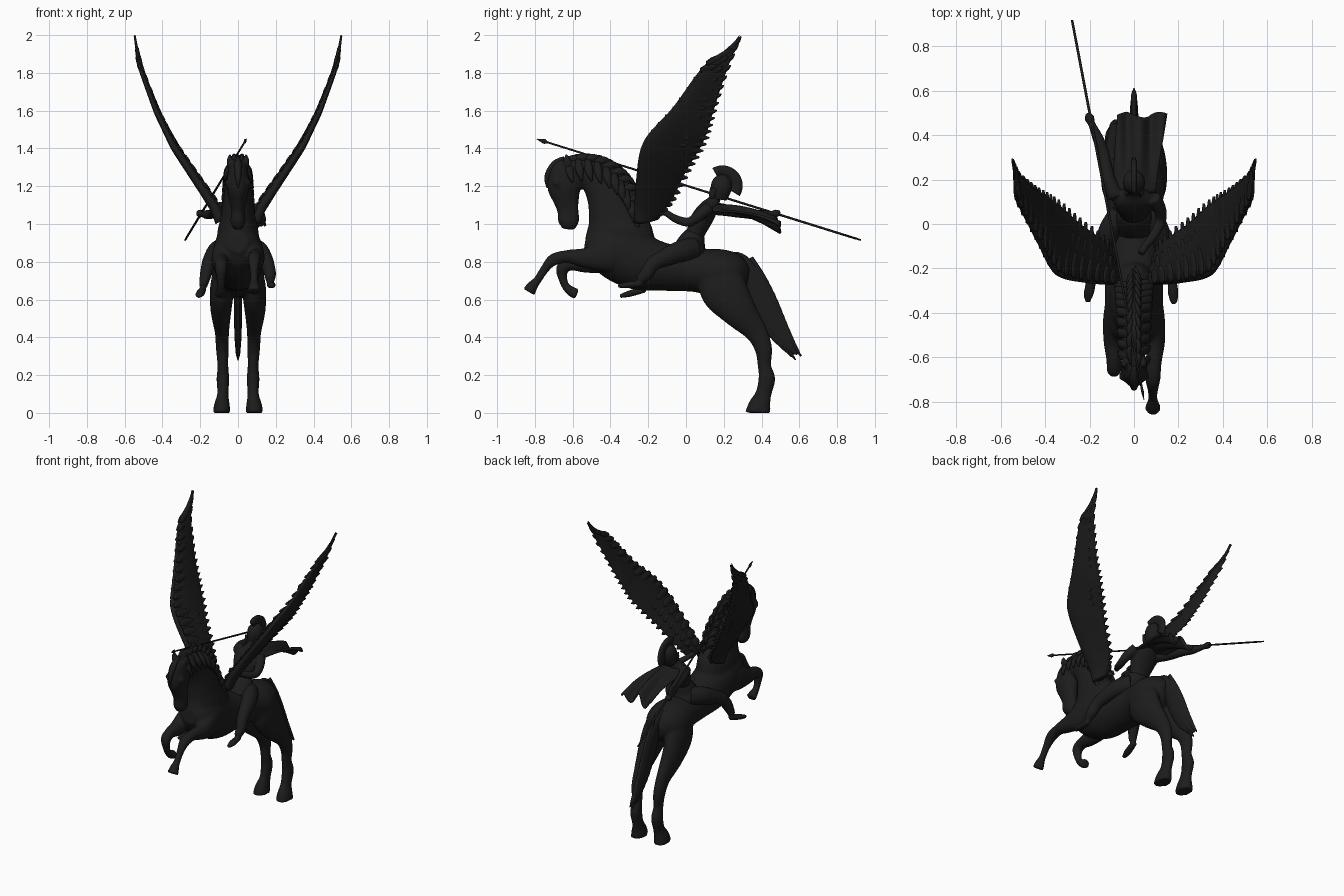
import bpy, bmesh, math
from mathutils import Vector

mat = bpy.data.materials.new("dark")
mat.diffuse_color = (0.012, 0.012, 0.012, 1)


def spline(pts, sub):
    """Catmull-Rom through points of any dimension."""
    out, n = [], len(pts)
    for i in range(n - 1):
        a, b, c, d = pts[max(i - 1, 0)], pts[i], pts[i + 1], pts[min(i + 2, n - 1)]
        for k in range(sub):
            t = k / sub
            out.append([0.5 * (2 * q + (r - p) * t + (2 * p - 5 * q + 4 * r - s) * t * t
                               + (3 * q - p - 3 * r + s) * t ** 3) for p, q, r, s in zip(a, b, c, d)])
    return out + [list(pts[-1])]


def skin(bm, rings):
    rows = [[bm.verts.new((p[0], p[1], max(p[2], 0))) for p in r] for r in rings]
    n = len(rows[0])
    for a, b in zip(rows, rows[1:]):
        for i in range(n):
            bm.faces.new((a[i], a[(i + 1) % n], b[(i + 1) % n], b[i]))
    bm.faces.new(rows[0][::-1])
    bm.faces.new(rows[-1])


def loft(bm, stations, n=16, sub=5, hint=(1, 0, 0)):
    """Stations are (x, y, z, sideways radius, other radius)."""
    st = spline(stations, sub)
    rings = []
    for i, s in enumerate(st):
        t = (Vector(st[min(i + 1, len(st) - 1)][:3]) - Vector(st[max(i - 1, 0)][:3])).normalized()
        h = Vector(hint)
        side = (h - t * h.dot(t)).normalized()
        up = t.cross(side)
        c = Vector(s[:3])
        rings.append([c + side * max(s[3], .002) * math.cos(w) + up * max(s[4], .002) * math.sin(w)
                      for w in (2 * math.pi * k / n for k in range(n))])
    skin(bm, rings)


def mid(bm, stations, **kw):
    loft(bm, [(0, *s) for s in stations], **kw)


def finish(bm, name, voxel=None, mirror=False):
    bmesh.ops.recalc_face_normals(bm, faces=bm.faces)
    for f in bm.faces:
        f.smooth = True
    me = bpy.data.meshes.new(name)
    bm.to_mesh(me)
    bm.free()
    me.materials.append(mat)
    ob = bpy.data.objects.new(name, me)
    bpy.context.collection.objects.link(ob)
    if voxel:
        m = ob.modifiers.new("fuse", 'REMESH')
        m.mode, m.voxel_size, m.use_smooth_shade = 'VOXEL', voxel, True
        m = ob.modifiers.new("soften", 'SMOOTH')
        m.factor, m.iterations = 0.5, 4
    if mirror:
        ob.modifiers.new("mirror", 'MIRROR')
    return ob


# horse: trunk, neck and head
bm = bmesh.new()
mid(bm, [(.33, .72, .05, .05), (.27, .73, .115, .11), (.17, .74, .14, .128), (.05, .755, .122, .115),
         (-.1, .77, .122, .125), (-.25, .80, .13, .15), (-.38, .86, .13, .15), (-.48, .89, .105, .11),
         (-.535, .9, .05, .05)], n=24)
mid(bm, [(-.32, .85, .11, .17), (-.36, .95, .11, .18), (-.385, 1.04, .092, .135), (-.42, 1.15, .075, .108),
         (-.48, 1.24, .062, .088), (-.57, 1.285, .054, .068), (-.63, 1.29, .045, .05)], n=20)
mid(bm, [(-.625, 1.335, .02, .03), (-.64, 1.29, .05, .075), (-.645, 1.2, .06, .09), (-.635, 1.13, .047, .07),
         (-.625, 1.07, .037, .057), (-.622, 1.01, .04, .055), (-.625, .972, .024, .03)])
# hind legs, ears, nostrils and eye ridges
for s in (1, -1):
    loft(bm, [(s * .07, .15, .76, .06, .1), (s * .085, .2, .65, .064, .125), (s * .09, .28, .54, .055, .095),
              (s * .085, .37, .43, .038, .06), (s * .083, .41, .34, .034, .047), (s * .08, .415, .25, .029, .036),
              (s * .08, .428, .18, .034, .045), (s * .08, .41, .1, .03, .043), (s * .085, .39, .04, .042, .06),
              (s * .087, .38, -.01, .048, .07)])
    loft(bm, [(s * .035, -.62, 1.3, .018, .022), (s * .045, -.63, 1.335, .017, .022),
              (s * .04, -.635, 1.375, .004, .005)], n=8)
    loft(bm, [(s * .05, -.70, 1.235, .008, .008), (s * .055, -.685, 1.215, .016, .016),
              (s * .05, -.67, 1.2, .008, .008)], n=8)
# front legs: left reaching out, right folded
loft(bm, [(.08, -.36, .86, .05, .1), (.09, -.44, .83, .05, .085), (.095, -.53, .82, .045, .056),
          (.09, -.62, .828, .035, .036), (.085, -.70, .812, .034, .032), (.085, -.745, .765, .024, .024),
          (.085, -.785, .705, .021, .022), (.085, -.81, .675, .029, .028), (.085, -.832, .64, .037, .036)])
loft(bm, [(-.08, -.36, .85, .05, .1), (-.09, -.44, .82, .05, .085), (-.092, -.53, .795, .045, .055),
          (-.09, -.61, .79, .035, .037), (-.09, -.655, .765, .033, .033), (-.09, -.652, .71, .024, .024),
          (-.09, -.635, .668, .021, .022), (-.09, -.605, .642, .028, .027), (-.09, -.577, .628, .034, .03)])
finish(bm, "horse_body", .009)

# mane: crest ridge, swept locks and forelock
bm = bmesh.new()
crest = [(-.66, 1.31, .02, .03), (-.57, 1.33, .025, .035), (-.47, 1.315, .026, .045), (-.38, 1.255, .028, .05),
         (-.32, 1.17, .03, .05), (-.27, 1.06, .025, .04)]
mid(bm, crest, n=12)
line = spline(crest, 4)
for i, p in enumerate(line[2:]):
    y, z, s = p[0], p[1], (-1) ** i
    loft(bm, [(s * .01, y - .03, z, .012, .02), (s * .022, y + .02, z + .022, .013, .022),
              (s * .012, y + .055, z + .018, .009, .014), (s * .005, y + .078, z - .01, .002, .003)], n=8, sub=3)
    loft(bm, [(s * .02, y, z + .01, .012, .018), (s * (.055 + .003 * i / 2), y + .005, z - .04, .012, .022),
              (s * .072, y + .02, z - .1, .004, .005)], n=8, sub=3)
mid(bm, [(-.64, 1.34, .012, .02), (-.695, 1.315, .02, .02), (-.735, 1.25, .016, .015), (-.735, 1.19, .003, .003)], n=8)
finish(bm, "mane")

# tail: core with ragged locks along its length
bm = bmesh.new()
tail = [(.2, .82, .025, .025), (.28, .81, .026, .04), (.35, .72, .024, .055), (.41, .59, .022, .065),
        (.48, .45, .02, .055), (.56, .34, .014, .025), (.59, .31, .003, .004)]
mid(bm, tail, n=14)
for i, p in enumerate(spline(tail, 4)[8:21]):
    for e in (1, -1):
        y, z, r = p[0] + e * p[3] * .6, p[1] + e * p[3] * .4, p[3] * .4
        mid(bm, [(y - .04, z + .08, .008, r * .6), (y, z, .014, r), (y + .035, z - .05, .003, .004)], n=8, sub=3)
finish(bm, "tail")

# wings: tapered slab plus long feathers and coverts
lead = spline([(-.275, 1.02), (-.265, 1.23), (-.225, 1.44), (-.07, 1.62), (.09, 1.835), (.205, 1.91), (.283, 2.0)], 10)
trail = spline([(-.16, 1.02), (-.07, 1.11), (.015, 1.27), (.1, 1.42), (.145, 1.57), (.20, 1.76), (.28, 1.985)], 10)
span = [(.9, .05), (1.0, .075), (1.1, .115), (1.25, .22), (1.44, .35), (1.62, .437), (1.84, .52), (2.1, .565)]
normal = Vector((.86, 0, -.5))


def at(path, t):
    f = min(max(t, 0), 1) * (len(path) - 1)
    i = min(int(f), len(path) - 2)
    return [a + (b - a) * (f - i) for a, b in zip(path[i], path[i + 1])]


def wing_point(y, z, off=0):
    for (z0, x0), (z1, x1) in zip(span, span[1:]):
        if z <= z1:
            break
    return Vector((x0 + (x1 - x0) * (z - z0) / (z1 - z0), y, z)) + normal * off


bm = bmesh.new()
rings = []
for k in range(41):
    t = k / 40
    a, b = wing_point(*at(lead, t), .014 * (1 - t)), wing_point(*at(trail, t))
    b = a.lerp(b, .94)
    c, h, th = (a + b) / 2, (b - a) / 2, .024 * (1 - t) + .005
    rings.append([c + h * math.cos(w) + normal * th * math.sin(w) * (1 - .5 * math.cos(w))
                  for w in (math.pi * j / 8 for j in range(16))])
skin(bm, rings)
for count, reach, off, wide in ((26, 1.0, 0, .026), (22, .68, .012, .028), (22, .68, -.012, .028),
                                (18, .4, .02, .03), (18, .4, -.02, .03)):
    for i in range(count):
        t = (i + .7) / (count - .3)
        ry, rz = at(lead, t * .68)
        ey, ez = at(trail, t)
        ey, ez = ey + .012, ez + .008
        st = []
        for s, w in ((.08, .5), (.4, 1), (.8, .85), (.95, .5), (1, .08)):
            u = s * reach
            bow = .035 * math.sin(math.pi * u) * t
            p = wing_point(ry + (ey - ry) * u + bow * .4, rz + (ez - rz) * u - bow * .5, off * (1 - .6 * t))
            st.append((*p, .006, wide * w * (1 - .35 * t)))
        loft(bm, st, n=8, sub=2, hint=normal)
finish(bm, "wings", mirror=True)

# rider: torso, neck, head, arms and legs
bm = bmesh.new()
mid(bm, [(.02, .84, .07, .06), (.03, .9, .078, .06), (.05, .95, .066, .05), (.08, 1.02, .085, .058),
         (.115, 1.075, .095, .052), (.14, 1.11, .055, .04), (.155, 1.14, .03, .03), (.175, 1.19, .035, .035)])
for s, ankle, toe in ((1, (.17, -.25, .70), (.18, -.36, .672)), (-1, (-.185, -.235, .67), (-.21, -.35, .617))):
    loft(bm, [(s * .06, .05, .87, .05, .06), (s * .11, -.03, .855, .05, .058), (s * .15, -.15, .805, .038, .042),
              (s * .16, -.185, .775, .035, .038), (s * .17, -.21, .735, .032, .036),
              (*ankle, .022, .024)])
    heel = Vector(ankle) + Vector((0, .02, -.015))
    ball = heel.lerp(Vector(toe), .6)
    loft(bm, [(*heel, .018, .018), (*ball, .025, .018), (*toe, .014, .01)], n=10)
loft(bm, [(.085, .12, 1.085, .035, .035), (.115, .07, 1.045, .03, .03), (.12, .015, 1.01, .025, .025),
          (.09, -.05, 1.025, .022, .022), (.05, -.1, 1.055, .018, .018), (.03, -.135, 1.07, .018, .02)], n=12)
loft(bm, [(-.08, .12, 1.085, .036, .036), (-.115, .2, 1.075, .033, .033), (-.135, .31, 1.055, .026, .026),
          (-.16, .38, 1.05, .026, .026), (-.19, .45, 1.053, .017, .017), (-.2, .475, 1.056, .024, .022),
          (-.205, .5, 1.06, .012, .012)], n=12)
finish(bm, "rider", .007)

# tunic skirt over the hips
bm = bmesh.new()
mid(bm, [(.05, .95, .07, .053), (.03, .9, .09, .075), (.02, .86, .115, .09), (.015, .845, .11, .085)], n=20)
finish(bm, "tunic_skirt")

# helmet with cheek guards and curved crest
bm = bmesh.new()
mid(bm, [(.175, 1.13, .036, .04), (.18, 1.16, .046, .05), (.188, 1.2, .05, .056), (.192, 1.235, .042, .047),
         (.194, 1.257, .02, .022), (.194, 1.263, .003, .003)])
for s in (1, -1):
    loft(bm, [(s * .035, .15, 1.19, .01, .022), (s * .03, .14, 1.15, .009, .018), (s * .022, .14, 1.125, .003, .004)], n=8)
rings = []
for k in range(25):
    w = math.radians(120 - k * 6.3)
    y, z = math.cos(w), math.sin(w)
    rings.append([(x, .193 + y * r, 1.203 + z * r) for x, r in
                  ((-.008, .045), (-.014, .085), (-.007, .107), (.007, .107), (.014, .085), (.008, .045))])
skin(bm, rings)
finish(bm, "helmet")

# cape streaming back in folds
bm = bmesh.new()
grid = []
for i in range(19):
    v = i / 18
    row = []
    for j in range(25):
        u = j / 24
        x = (-.095 + .02 * v) * (1 - u) + (.095 + .05 * v) * u
        z = 1.098 - .09 * v * v - .012 * v + .035 * v * math.sin(u * 13 + v * 2) - .03 * (2 * u - 1) ** 2
        row.append(bm.verts.new((x, .14 + .35 * v + .012 * v * math.sin(u * 9), z)))
    grid.append(row)
for a, b in zip(grid, grid[1:]):
    for j in range(24):
        bm.faces.new((a[j], a[j + 1], b[j + 1], b[j]))
cape = finish(bm, "cape")
m = cape.modifiers.new("thickness", 'SOLIDIFY')
m.thickness, m.offset = .012, 0

# spear with a leaf-shaped point
bm = bmesh.new()
butt, tip = Vector((-.265, .845, .94)), Vector((.045, -.79, 1.45))
loft(bm, [(*butt, .003, .003), (*butt.lerp(tip, .03), .006, .006), (*butt.lerp(tip, .97), .005, .005)], n=8)
loft(bm, [(*butt.lerp(tip, f), a, b) for f, a, b in
          ((.965, .005, .005), (.975, .006, .013), (.985, .005, .009), (1, .001, .001))], n=8)
finish(bm, "spear")
